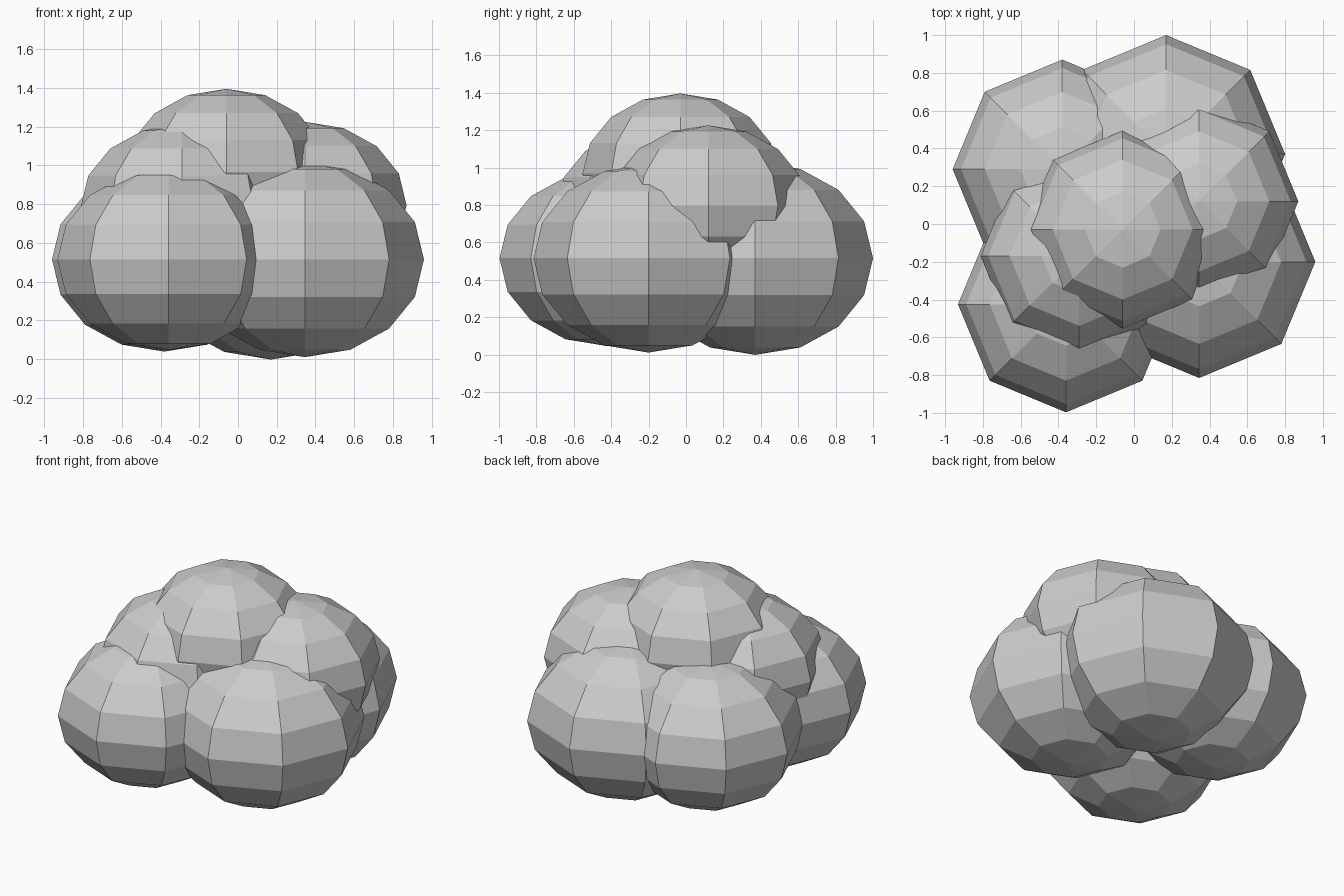
import bpy

if "Cube" in bpy.data.objects:
    bpy.data.objects.remove(bpy.data.objects["Cube"])

SQUASH = 0.82  # every clump is slightly flattened in height

# name: centre x, y, z and horizontal radius
clumps = {
    # lower ring
    "lower_clump_front_left": (-0.36, -0.425, 0.515, 0.572),
    "lower_clump_front_right": (0.345, -0.20, 0.515, 0.615),
    "lower_clump_back_left": (-0.38, 0.29, 0.515, 0.58),
    "lower_clump_back_right": (0.17, 0.37, 0.515, 0.63),
    # middle pair
    "middle_clump_right": (0.345, 0.12, 0.795, 0.525),
    "middle_clump_left": (-0.29, -0.17, 0.785, 0.522),
    # crown
    "top_clump": (-0.06, -0.03, 0.967, 0.523),
}


def add_clump(name, x, y, z, radius):
    bpy.ops.mesh.primitive_uv_sphere_add(segments=8, ring_count=8, radius=radius, location=(x, y, z))
    ob = bpy.context.object
    ob.name = name
    ob.scale.z = SQUASH
    bpy.ops.object.transform_apply(location=False, rotation=False, scale=True)
    bpy.ops.object.shade_flat()


for name, values in clumps.items():
    add_clump(name, *values)
